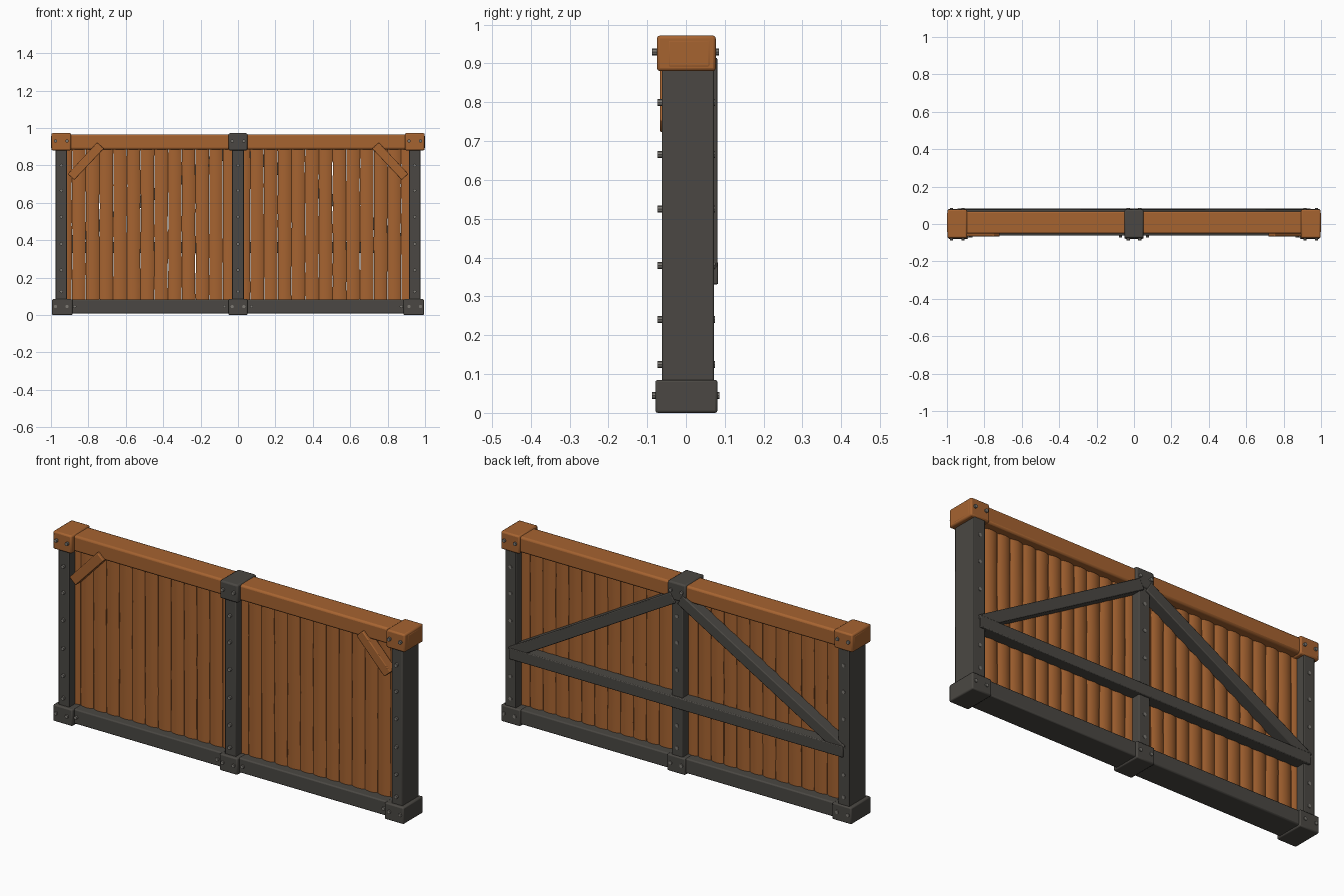
import bpy, bmesh, math, random
from mathutils import Vector

random.seed(4)
if "Cube" in bpy.data.objects:
    bpy.data.objects.remove(bpy.data.objects["Cube"], do_unlink=True)


def material(name, color):
    m = bpy.data.materials.new(name)
    m.use_nodes = True
    m.diffuse_color = (*color, 1)
    m.node_tree.nodes["Principled BSDF"].inputs["Base Color"].default_value = (*color, 1)
    return m


WOOD = material("warm wood", (0.38, 0.125, 0.03))
IRON = material("dark iron", (0.069, 0.064, 0.056))
RIVET = material("rivet grey", (0.2, 0.19, 0.17))


def finish(bm, name, mat):
    bmesh.ops.recalc_face_normals(bm, faces=bm.faces)
    mesh = bpy.data.meshes.new(name)
    bm.to_mesh(mesh)
    bm.free()
    mesh.materials.append(mat)
    ob = bpy.data.objects.new(name, mesh)
    bpy.context.collection.objects.link(ob)
    bpy.ops.object.select_all(action="DESELECT")
    ob.select_set(True)
    bpy.context.view_layer.objects.active = ob
    bpy.ops.object.shade_smooth_by_angle(angle=math.radians(35))
    return ob


def box(name, x, y, z, mat, bevel=0.006):
    """Bevelled box from (min, max) ranges."""
    bm = bmesh.new()
    bmesh.ops.create_cube(bm, size=1)
    for v in bm.verts:
        v.co = Vector([r[0] + (c + 0.5) * (r[1] - r[0]) for r, c in zip((x, y, z), v.co)])
    ob = finish(bm, name, mat)
    mod = ob.modifiers.new("rounded edges", "BEVEL")
    mod.width = bevel
    mod.segments = 2
    return ob


def strut(name, start, end, width, y, mat):
    """Bar between two (x, z) points."""
    dx, dz = end[0] - start[0], end[1] - start[1]
    half = math.hypot(dx, dz) / 2
    ob = box(name, (-half, half), y, (-width / 2, width / 2), mat, 0.004)
    ob.location = ((start[0] + end[0]) / 2, 0, (start[1] + end[1]) / 2)
    ob.rotation_euler.y = -math.atan2(dz, dx)
    return ob


def plank(name, x, half):
    """Slightly crowned board with uneven edges."""
    section = [(-1, -0.012), (-0.6, -0.019), (0, -0.022), (0.6, -0.019), (1, -0.012)]
    section += [(-a, -b) for a, b in section]
    bm = bmesh.new()
    rings = []
    for k in range(9):
        z = 0.05 + k * 0.107
        left, right = random.uniform(-0.002, 0.001), random.uniform(-0.001, 0.002)
        rings.append([bm.verts.new((x + a * half + (left if a < 0 else right if a > 0 else 0),
                                    0.005 + b, z)) for a, b in section])
    n = len(section)
    for lo, hi in zip(rings, rings[1:]):
        for i in range(n):
            bm.faces.new((lo[i], lo[(i + 1) % n], hi[(i + 1) % n], hi[i]))
    bm.faces.new(rings[0])
    bm.faces.new(rings[-1])
    return finish(bm, name, WOOD)


# Plank wall
pitch = 0.0733
for i in range(26):
    plank(f"plank_{i + 1}", -0.924 + i * pitch, pitch / 2 - 0.0012)

# Long rails
box("top_rail", (-0.999, 0.999), (-0.052, 0.068), (0.885, 0.966), WOOD, 0.01)
box("bottom_rail", (-0.985, 0.985), (-0.062, 0.072), (0.008, 0.083), IRON)

# Posts with their top and bottom caps
rivets = []
for side, x in (("right", -0.945), ("middle", 0), ("left", 0.945)):
    h = 0.031
    box(f"{side}_post", (x - h, x + h), (-0.062, 0.072), (0.02, 0.92), IRON, 0.004)
    if side == "middle":
        top, low = (-0.051, 0.051), (-0.051, 0.051)
    else:
        s = math.copysign(1, x)
        top = sorted((s * 0.892, s * 0.998))
        low = sorted((s * 0.885, s * 0.994))
    box(f"{side}_top_cap", top, (-0.075, 0.077), (0.88, 0.972),
        IRON if side == "middle" else WOOD, 0.008)
    box(f"{side}_bottom_cap", low, (-0.079, 0.081), (0, 0.085), IRON)
    for d in (-0.031, 0.031):
        rivets += [(x + d, -0.087, -0.07, 0.93), (x + d, 0.07, 0.085, 0.93),
                   (x + d, -0.087, -0.07, 0.045), (x + d, 0.07, 0.086, 0.045)]
    for z in (0.125, 0.24, 0.38, 0.525, 0.665, 0.8):
        rivets += [(x, -0.074, -0.05, z), (x, 0.06, 0.075, z)]

# Extra rivets on the bottom rail beside the caps
for x in (-0.873, -0.072, 0.072, 0.873):
    rivets.append((x, -0.072, -0.05, 0.045))

# All rivets as one part
bm = bmesh.new()
for x, y0, y1, z in rivets:
    made = bmesh.ops.create_cone(bm, cap_ends=True, segments=8, radius1=0.009,
                                 radius2=0.009, depth=y1 - y0)["verts"]
    for v in made:
        a, b, c = v.co
        v.co = (x + a, (y0 + y1) / 2 + c, z + b)
finish(bm, "rivets", RIVET)

# Front corner braces and rear truss
for side, s in (("left", 1), ("right", -1)):
    strut(f"{side}_corner_brace", (s * 0.893, 0.738), (s * 0.735, 0.906), 0.048,
          (-0.067, -0.018), WOOD)
    strut(f"{side}_rear_diagonal", (s * 0.94, 0.365), (s * 0.02, 0.892), 0.056,
          (0.02, 0.081), IRON)
strut("rear_crossbar", (-0.945, 0.36), (0.945, 0.36), 0.058, (0.02, 0.083), IRON)
